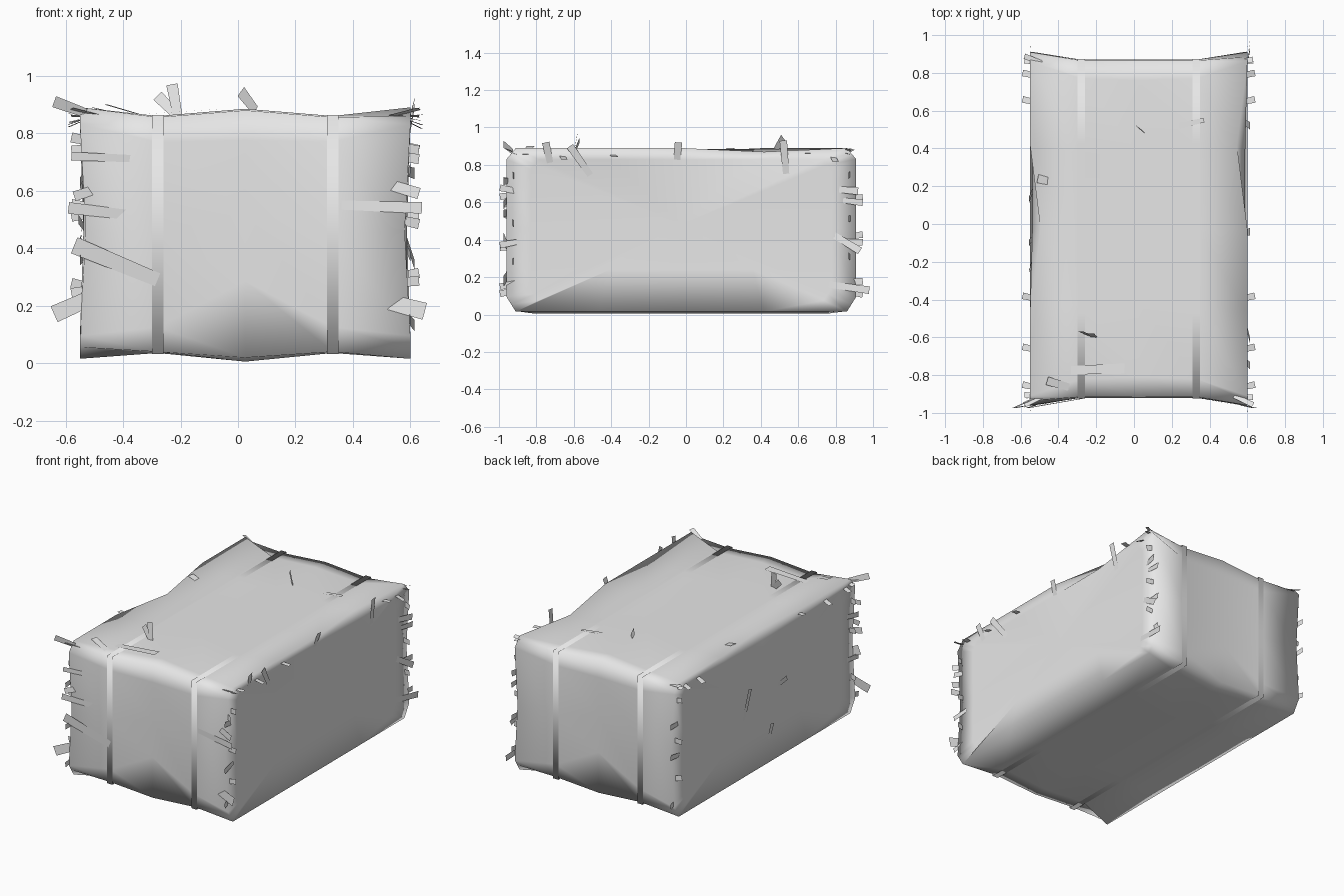
import bpy, bmesh, random
from mathutils import Vector

random.seed(4)
if "Cube" in bpy.data.objects:
    bpy.data.objects.remove(bpy.data.objects["Cube"])

grey = bpy.data.materials.new("straw grey")
grey.use_nodes = True
COLOUR = (0.8, 0.8, 0.8, 1)
grey.diffuse_color = COLOUR
grey.node_tree.nodes["Principled BSDF"].inputs["Base Color"].default_value = COLOUR

MID = 0.025
STRAP, END = 0.305, 0.575
# distance from middle: front, back, bottom, top,
# top support loop (y, z), bottom support loop (y, z), corner softness
STATIONS = {
    0.0: (-0.92, 0.87, 0.005, 0.885, 0.11, 0.11, 0.11, 0.28, 0.1),
    STRAP: (-0.92, 0.87, 0.035, 0.86, 0.10, 0.09, 0.10, 0.09, 0.1),
    END: (-0.96, 0.91, 0.015, 0.89, 0.05, 0.06, 0.05, 0.08, 1.0),
}


def split_ring(x, corners, splits):
    """Closed ring in a yz plane, each side divided into a number of parts."""
    ring = []
    for i, n in enumerate(splits):
        p, q = Vector(corners[i]), Vector(corners[(i + 1) % len(corners)])
        for k in range(n):
            y, z = p.lerp(q, k / n)
            ring.append(Vector((x, y, z)))
    return ring


def section(x, params):
    """Rectangle with softened corners and support points beside them."""
    f, b, lo, hi, ty, tz, by, bz, soft = params

    def corner(y, z, dy, dz):
        return (y + dy * soft / 2, z + dz * soft / 2)

    corners = [(f + by, lo), (b - by, lo), corner(b, lo, -by, bz),
               (b, lo + bz), (b, hi - tz), corner(b, hi, -ty, -tz),
               (b - ty, hi), (f + ty, hi), corner(f, hi, ty, -tz),
               (f, hi - tz), (f, lo + bz), corner(f, lo, by, bz)]
    return split_ring(x, corners, [4, 1, 1, 2, 1, 1] * 2)


def finish(name, bm, smooth=True):
    bmesh.ops.recalc_face_normals(bm, faces=bm.faces)
    mesh = bpy.data.meshes.new(name)
    bm.to_mesh(mesh)
    bm.free()
    mesh.materials.append(grey)
    for face in mesh.polygons:
        face.use_smooth = smooth
    obj = bpy.data.objects.new(name, mesh)
    bpy.context.collection.objects.link(obj)


def loft(name, rings, capped):
    """Skin rings of points, with fans over the ends if capped."""
    bm = bmesh.new()
    loops = [[bm.verts.new(p) for p in ring] for ring in rings]
    count = len(rings[0])
    for a, b in zip(loops, loops[1:]):
        for i in range(count):
            j = (i + 1) % count
            bm.faces.new((a[i], a[j], b[j], b[i]))
    if capped:
        for loop in (loops[0], loops[-1]):
            hub = bm.verts.new(sum((v.co for v in loop), Vector()) / count)
            for i in range(count):
                bm.faces.new((loop[i], loop[(i + 1) % count], hub))
    finish(name, bm)


# Bale body: pinched at the straps, dented along both top end edges
def end_rings(side, dent_y):
    outer = section(MID + side * END, STATIONS[END])
    centre = Vector((MID + side * END, -0.025, 0.45))
    inner = []
    for p in outer:
        q = centre.lerp(p, 0.86) - Vector((side * 0.012, 0, 0))
        if p.z < 0.03 and abs(p.y) < 0.6:
            q.z = 0.24
        inner.append(q)
    for p in outer:
        if p.z > 0.88 and abs(p.y - dent_y) < 0.25:
            p.x -= side * 0.055
            p.z -= 0.02
        elif 0.1 < p.z < 0.8:
            p.x -= side * 0.02
    return outer, inner


low_outer, low_inner = end_rings(-1, 0.0)
high_outer, high_inner = end_rings(1, 0.4)
middle = [section(MID + s * d, STATIONS[d]) for s, d in ((-1, STRAP), (1, 0.0), (1, STRAP))]
loft("bale_body", [low_inner, low_outer, *middle, high_outer, high_inner], True)

# Binding straps: thin bands just proud of the body
f, b, lo, hi = STATIONS[STRAP][:4]
g = 0.004
band = [(f - g, lo - g), (b + g, lo - g), (b + g, hi + g), (f - g, hi + g)]
for label, side in (("left", 1), ("right", -1)):
    x = MID + side * STRAP
    loft(label + "_strap", [split_ring(x + dx, band, [4, 2, 4, 2]) for dx in (-0.02, 0.02)], False)

# Loose straws: flat strips from a tip to a root, facing along a normal
straws = bmesh.new()


def straw(tip, root, normal, width=0.035):
    tip, root = Vector(tip), Vector(root)
    across = (root - tip).cross(Vector(normal)).normalized() * width / 2
    straws.faces.new([straws.verts.new(p) for p in
                      (tip - across, tip + across, root + across * 0.8, root - across * 0.8)])


FRONT, SIDE, UP = (0, -1, 0), (1, 0, 0), (0, 0, 1)

# straws poking from the front corners: tip x, z, root x, z, width
for x, z, u, w, wide in (
        (-0.58, 0.72, -0.33, 0.71, 0.03), (-0.57, 0.58, -0.42, 0.63, 0.035),
        (-0.59, 0.54, -0.33, 0.51, 0.04), (-0.57, 0.41, -0.28, 0.29, 0.06),
        (-0.64, 0.17, -0.37, 0.29, 0.06), (0.63, 0.59, 0.43, 0.65, 0.04),
        (0.64, 0.54, 0.36, 0.55, 0.04), (0.65, 0.18, 0.42, 0.24, 0.06),
        (0.63, 0.71, 0.55, 0.72, 0.035), (-0.64, 0.91, -0.53, 0.87, 0.04)):
    straw((x, -0.975, z), (u, -0.925, w), FRONT, wide)

# straws on the +x end: tip y, z, root y, z
for y, z, v, w in ((-0.75, 0.92, -0.72, 0.78), (-0.62, 0.9, -0.48, 0.7),
                   (-0.04, 0.92, -0.05, 0.8), (0.52, 0.93, 0.54, 0.7),
                   (0.98, 0.13, 0.7, 0.17), (0.93, 0.34, 0.75, 0.45),
                   (0.92, 0.66, 0.8, 0.67)):
    straw((0.615, y, z), (0.58, v, w), SIDE, 0.04)

# straws on the -x end
for y, z, v, w in ((0.13, 0.57, 0.18, 0.34), (-0.1, 0.26, -0.07, 0.11), (-0.25, 0.5, -0.17, 0.47)):
    straw((-0.555, y, z), (-0.535, v, w), SIDE)

# straws on the top
straw((-0.05, -0.765, 0.885), (-0.35, -0.775, 0.865), UP, 0.055)
straw((-0.46, -0.83, 0.9), (-0.29, -0.88, 0.85), UP, 0.045)
straw((-0.23, -0.58, 0.97), (-0.21, -0.6, 0.86), FRONT, 0.04)
straw((-0.28, -0.57, 0.93), (-0.21, -0.6, 0.86), FRONT, 0.04)
straw((0.01, 0.52, 0.945), (0.06, 0.48, 0.88), (1, 1, 0), 0.045)
straw((-0.51, 0.24, 0.89), (-0.42, 0.22, 0.87), UP, 0.045)
straw((0.24, 0.52, 0.87), (0.37, 0.55, 0.87), UP, 0.03)

# short straws up the four vertical end edges, turned sideways and outward in turn
for x, sx in ((-0.55, -1), (0.6, 1)):
    for y, sy in ((-0.95, -1), (0.9, 1)):
        for i in range(6):
            z = 0.15 + 0.12 * i + random.uniform(-0.03, 0.03)
            rise = random.uniform(-0.03, 0.03)
            if i % 2:
                straw((x + sx * 0.03, y - sy * 0.03, z + rise), (x - sx * 0.08, y - sy * 0.01, z), FRONT)
            else:
                straw((x, y + sy * 0.045, z + rise), (x - sx * 0.01, y - sy * 0.06, z), SIDE)

# straws splayed from the top corners and along the long top edges
for x, sx in ((-0.55, -1), (0.6, 1)):
    for y, sy in ((-0.96, -1), (0.9, 1)):
        for k in range(2):
            tip = (x + sx * 0.03, y + sy * random.uniform(-0.06, 0.03), 0.86 + 0.025 * k)
            straw(tip, (x - sx * 0.07, y - sy * 0.05, 0.86), (0, 0.3, 1), 0.03)
    for y in (-0.85, -0.65, -0.38, 0.66, 0.8):
        straw((x + sx * 0.04, y, 0.84 + random.uniform(-0.03, 0.03)),
              (x - sx * 0.05, y - 0.02, 0.86), UP, 0.035)

finish("loose_straws", straws, smooth=False)
